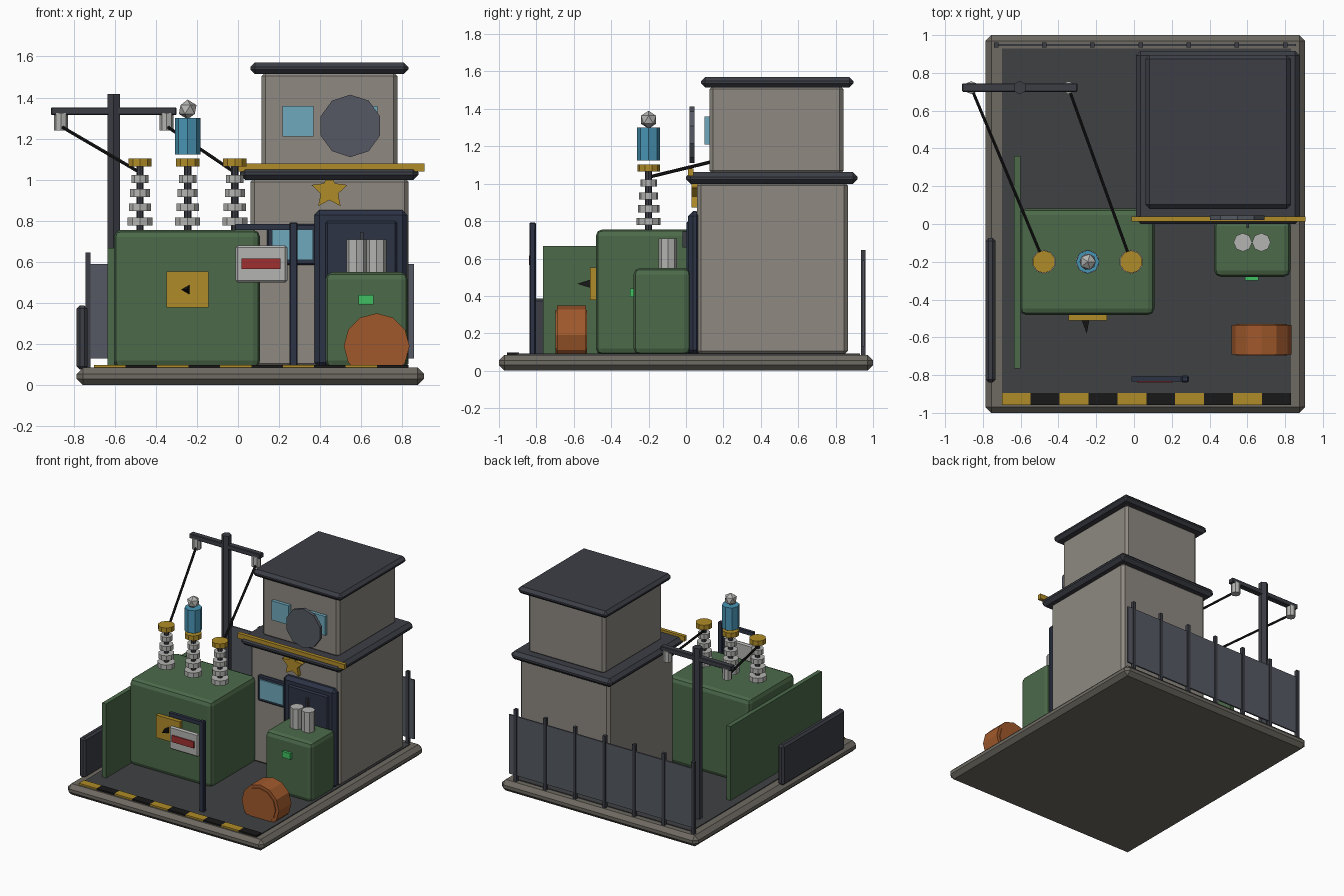
import bpy, math
from mathutils import Vector

if "Cube" in bpy.data.objects:
    bpy.data.objects.remove(bpy.data.objects["Cube"])


def material(name, hexcode):
    m = bpy.data.materials.new(name)
    rgb = [int(hexcode[i:i + 2], 16) / 255 for i in (0, 2, 4)]
    m.diffuse_color = [((c + 0.055) / 1.055) ** 2.4 if c > 0.04045 else c / 12.92 for c in rgb] + [1]
    m.use_nodes = True
    m.node_tree.nodes["Principled BSDF"].inputs["Base Color"].default_value = m.diffuse_color
    return m


CONCRETE = material("concrete", "6E6A62")
WALL = material("wall", "8E8981")
DARK = material("dark_metal", "3C3E46")
FLOOR = material("floor", "404144")
NAVY = material("navy", "2C3345")
FENCE = material("fence", "555962")
GREEN = material("green", "4C6A4A")
GOLD = material("gold", "B08C28")
GLASS = material("glass", "6FAABC")
BLUE = material("blue_glass", "4894B4")
CERAMIC = material("ceramic", "B4B4B2")
BLACK = material("black", "181818")
RED = material("red", "A03030")
ORANGE = material("orange", "A0592C")
LAMP = material("lamp", "40C060")


def finish(ob, name, mat, bevel=0, seg=1):
    ob.name = name
    ob.data.materials.append(mat)
    if bevel:
        b = ob.modifiers.new("bevel", 'BEVEL')
        b.width, b.segments, b.limit_method = bevel, seg, 'ANGLE'
    return ob


def box(name, mat, x, y, z, bevel=0, seg=1):
    """Box from (min, max) ranges."""
    bpy.ops.mesh.primitive_cube_add(size=1)
    ob = bpy.context.object
    for v in ob.data.vertices:
        v.co = [(r[0] + r[1]) / 2 + c * (r[1] - r[0]) for r, c in zip((x, y, z), v.co)]
    return finish(ob, name, mat, bevel, seg)


def rod(name, mat, a, b, r, n=10, r2=None):
    """Cylinder or cone running from point a to point b."""
    a, b = Vector(a), Vector(b)
    d = b - a
    bpy.ops.mesh.primitive_cone_add(vertices=n, radius1=r, radius2=r if r2 is None else r2,
                                    depth=d.length, location=(a + b) / 2,
                                    rotation=d.to_track_quat('Z', 'Y').to_euler())
    return finish(bpy.context.object, name, mat)


def prism(name, mat, pts, y0, y1):
    """Outline in the xz plane, extruded along y."""
    n = len(pts)
    verts = [(x, y, z) for y in (y0, y1) for x, z in pts]
    faces = [tuple(range(n)), tuple(range(2 * n - 1, n - 1, -1))]
    faces += [(i, i + n, (i + 1) % n + n, (i + 1) % n) for i in range(n)]
    me = bpy.data.meshes.new(name)
    me.from_pydata(verts, [], faces)
    ob = bpy.data.objects.new(name, me)
    bpy.context.collection.objects.link(ob)
    return finish(ob, name, mat)


# Base slab, floor and hazard strip
box("base_slab", CONCRETE, (-.785, .905), (-1, 1), (0, .085), .03)
box("floor", FLOOR, (-.70, .83), (-.9, .93), (.06, .091))
for i in range(10):
    x = -.70 + i * .153
    box("hazard_stripe", BLACK if i % 2 else GOLD, (x, x + .153), (-.958, -.894), (.07, .098))

# Two-storey building
box("lower_walls", WALL, (.06, .83), (.06, .865), (.085, 1.01), .02)
box("lower_roof", DARK, (.01, .878), (0, .917), (.998, 1.062), .025)
box("upper_walls", WALL, (.115, .776), (.125, .842), (1.05, 1.525), .02)
box("upper_roof", DARK, (.06, .83), (.08, .895), (1.515, 1.57), .022)
box("gold_trim", GOLD, (-.013, .908), (.012, .04), (1.04, 1.08))
for x in (.217, .53):
    box("upper_window", GLASS, (x, x + .15), (.1, .135), (1.21, 1.36))
rod("round_disc", FENCE, (.547, .045, 1.262), (.547, .02, 1.262), .152, 10)

# Star over the door
star = []
for i in range(10):
    a, r = math.pi / 2 + i * math.pi / 5, (.045 if i % 2 else .092)
    star.append((.445 + r * math.cos(a), .946 + r * math.sin(a)))
prism("star", GOLD, star, .03, .065)

# Door and lower window
box("door_frame", NAVY, (.372, .825), (.012, .08), (.085, .853), .025)
box("door_panel", NAVY, (.425, .775), (.002, .03), (.09, .8), .01)
box("door_handle", DARK, (.595, .61), (-.02, .01), (.66, .745))
box("window_frame", NAVY, (.14, .385), (.04, .07), (.585, .785), .008)
box("window_glass", GLASS, (.165, .365), (.03, .06), (.61, .758))

# Transformer tank with side radiator and warning plate
box("transformer_tank", GREEN, (-.604, .108), (-.482, .083), (.085, .756), .035, 2)
box("radiator_panel", GREEN, (-.635, -.6), (-.765, .36), (.085, .667))
box("warning_plate", GOLD, (-.347, -.143), (-.512, -.47), (.377, .553))
spike = rod("warning_spike", BLACK, (-.25, -.505, .465), (-.25, -.58, .465), .028, 3, 0)
spike.rotation_euler.rotate_axis('Z', math.radians(90))

# Bushings on the tank
for x in (-.477, -.245, -.015):
    rod("bushing_core", DARK, (x, -.2, .74), (x, -.2, 1.075), .018, 8)
    for i in range(4):
        z = .778 + i * .069
        rod("bushing_disc", CERAMIC, (x, -.2, z), (x, -.2, z + .038), .064 - i * .0065)
    rod("bushing_cap", GOLD, (x, -.2, 1.065), (x, -.2, 1.103), .06)
rod("blue_tube", BLUE, (-.245, -.2, 1.123), (-.245, -.2, 1.3), .062, 8)
bpy.ops.mesh.primitive_ico_sphere_add(subdivisions=1, radius=.048, location=(-.245, -.2, 1.342))
finish(bpy.context.object, "tube_finial", CERAMIC)

# Power pole, crossarm, hanging insulators and wires
rod("power_pole", DARK, (-.605, .722, .07), (-.605, .722, 1.418), .036, 6)
box("crossarm", DARK, (-.91, -.3), (.7, .744), (1.315, 1.352), .004)
for x, x2 in ((-.862, -.477), (-.347, -.015)):
    rod("hanging_insulator", CERAMIC, (x, .722, 1.24), (x, .722, 1.325), .034, 8)
    rod("wire", BLACK, (x, .722, 1.26), (x2, -.2, 1.035), .009, 6)

# Small cabinet with pipes and lamp
box("cabinet", GREEN, (.425, .828), (-.28, .025), (.085, .55), .035, 2)
for x in (.576, .674):
    rod("cabinet_pipe", CERAMIC, (x, -.097, .53), (x, -.097, .708), .049, 8)
box("cabinet_lamp", LAMP, (.587, .66), (-.3, -.27), (.393, .44))

# Cable drum standing on its rim
rod("cable_drum", ORANGE, (.675, -.535, .19), (.675, -.69, .19), .16, 12)
rod("drum_face", ORANGE, (.675, -.53, .19), (.675, -.697, .19), .135, 12)

# Hanging sign on its post
box("sign_post", NAVY, (.25, .29), (-.838, -.803), (.085, .793), .006)
box("sign_arm", NAVY, (-.012, .29), (-.833, -.808), (.755, .785))
box("sign_board", CERAMIC, (-.012, .24), (-.832, -.806), (.5, .68), .01)
box("sign_bar", RED, (.017, .207), (-.84, -.82), (.565, .617))

# Low side barrier and back fence
box("side_barrier", DARK, (-.785, -.733), (-.838, -.074), (.075, .387), .015)
box("fence_panel", FENCE, (-.735, .857), (.942, .954), (.13, .59))
for i in range(7):
    x = -.73 + i * .255
    box("fence_post", DARK, (x - .012, x + .012), (.935, .961), (.075, .645))
